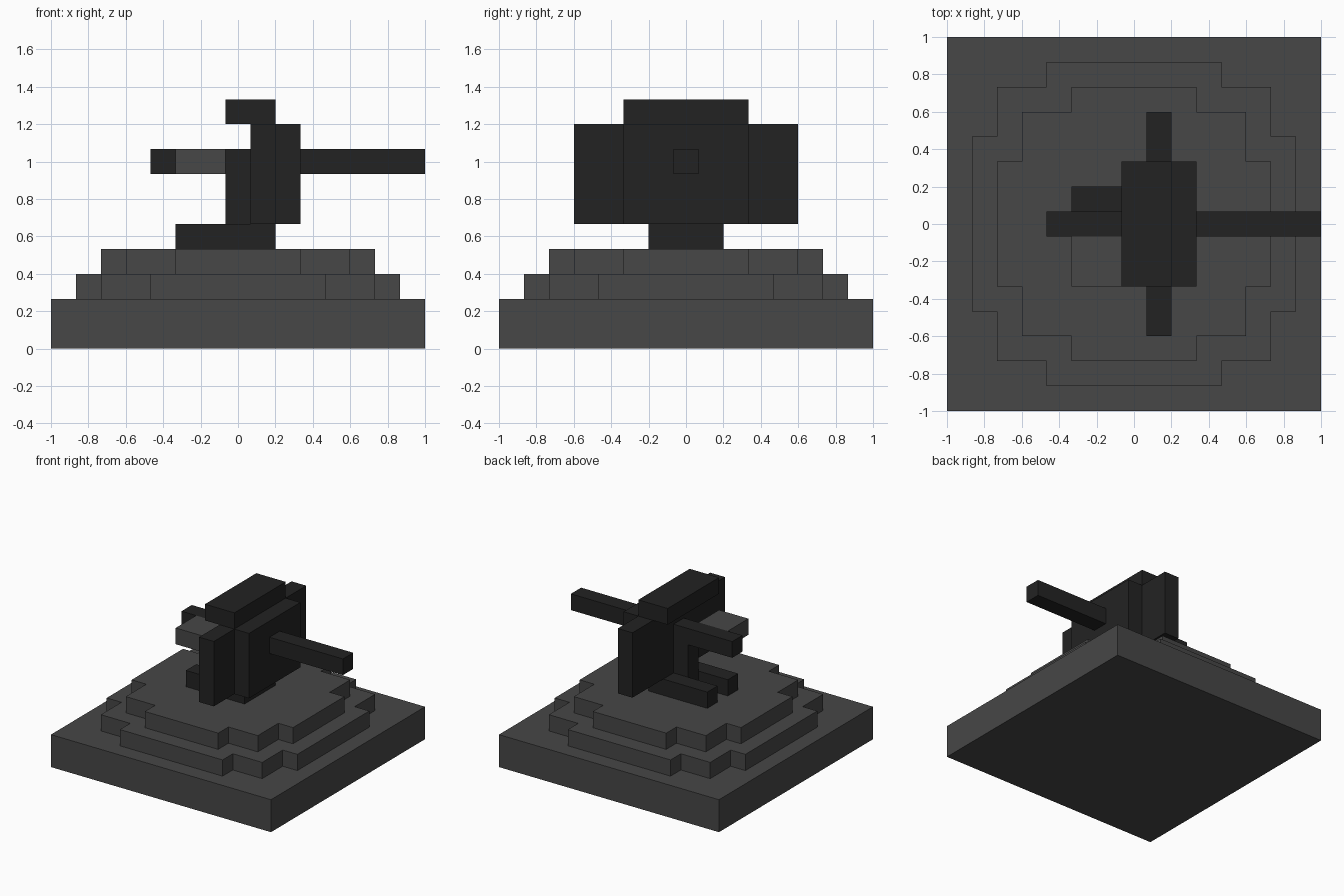
import bpy
import bmesh

cube = bpy.data.objects.get("Cube")
if cube:
    bpy.data.objects.remove(cube, do_unlink=True)

U = 2 / 15      # size of one block
HALF = 7.5      # half the base width, in blocks


def material(name, value):
    mat = bpy.data.materials.new(name)
    mat.use_nodes = True
    colour = (value, value, value, 1)
    mat.diffuse_color = colour
    bsdf = next(n for n in mat.node_tree.nodes if n.type == "BSDF_PRINCIPLED")
    bsdf.inputs["Base Color"].default_value = colour
    return mat


stone = material("stone grey", 0.063)
metal = material("dark metal", 0.0165)


def prism(name, outline, z0, z1, mat):
    """Extrude a flat outline, given in blocks, from z0 up to z1."""
    bm = bmesh.new()
    verts = [bm.verts.new((x * U, y * U, z0 * U)) for x, y in outline]
    face = bm.faces.new(verts)
    top = bmesh.ops.extrude_face_region(bm, geom=[face])["geom"]
    moved = [v for v in top if isinstance(v, bmesh.types.BMVert)]
    bmesh.ops.translate(bm, verts=moved, vec=(0, 0, (z1 - z0) * U))
    bmesh.ops.recalc_face_normals(bm, faces=bm.faces)
    mesh = bpy.data.meshes.new(name)
    bm.to_mesh(mesh)
    bm.free()
    mesh.materials.append(mat)
    obj = bpy.data.objects.new(name, mesh)
    bpy.context.collection.objects.link(obj)
    return obj


def box(name, xs, ys, zs, mat=metal):
    """Box from block ranges; x and y count from the base corner."""
    x0, x1 = (x - HALF for x in xs)
    y0, y1 = (y - HALF for y in ys)
    return prism(name, [(x0, y0), (x1, y0), (x1, y1), (x0, y1)], *zs, mat)


def tier(name, outer, middle, arm, z0, z1):
    """Round platform with stepped corners."""
    quarter = [(outer, arm), (middle, arm), (middle, middle),
               (arm, middle), (arm, outer)]
    # the shared arm corners merge into straight sides
    outline = []
    for _ in range(4):
        outline += quarter
        quarter = [(-y, x) for x, y in quarter]
    return prism(name, outline, z0, z1, stone)


# Stepped platform
box("base_slab", (0, 15), (0, 15), (0, 2), stone)
tier("lower_tier", 6.5, 5.5, 3.5, 2, 3)
tier("upper_tier", 5.5, 4.5, 2.5, 3, 4)

# Mount with two rear legs
box("mount", (7, 9), (6, 9), (4, 5))
for side, y in (("right", 6), ("left", 8)):
    box(side + "_rear_leg", (5, 7), (y, y + 1), (4, 5))
box("support_column", (7, 8), (7, 8), (5, 7))

# Shield and hood
box("wide_shield", (8, 9), (3, 12), (5, 9))
box("front_plate", (9, 10), (5, 10), (5, 9))
box("hood", (7, 9), (5, 10), (9, 10))

# Gun with its ammunition box
box("barrel", (10, 15), (7, 8), (7, 8))
box("rear_grip", (4, 8), (7, 8), (7, 8))
box("ammunition_box", (5, 7), (5, 7), (7, 8), stone)
